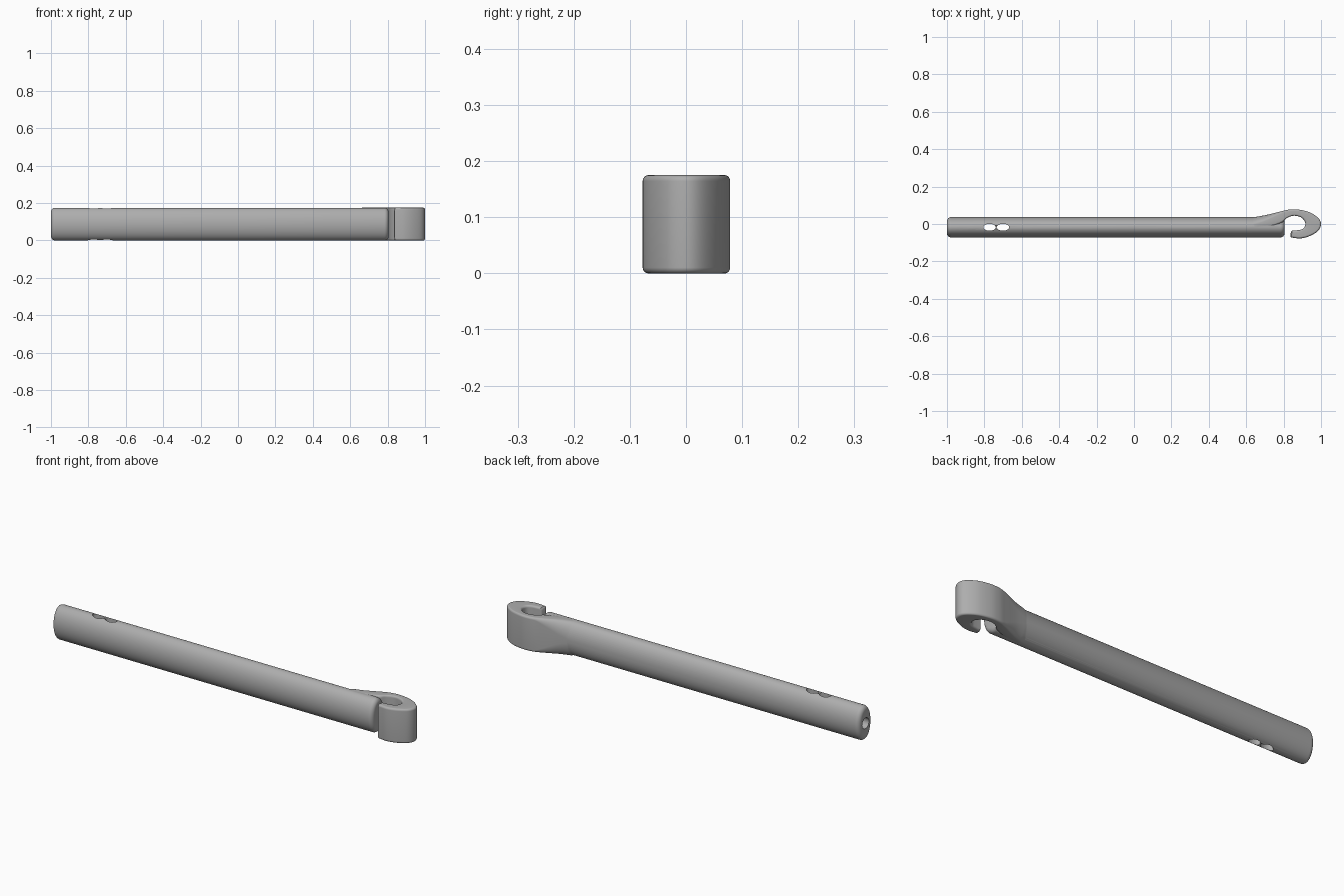
import bpy, bmesh, math
from mathutils import Vector

if "Cube" in bpy.data.objects:
    bpy.data.objects.remove(bpy.data.objects["Cube"])

HALF = 0.0875      # half the height
MID_Y = -0.0175    # rod centre line

grey = bpy.data.materials.new("grey plastic")
grey.use_nodes = True
grey.diffuse_color = (0.42, 0.42, 0.42, 1)
grey.node_tree.nodes["Principled BSDF"].inputs["Base Color"].default_value = grey.diffuse_color


def rounded_section(w, h, rw, rh, steps=14):
    """Rectangle of half sizes w, h with elliptical corners rw, rh."""
    pts = []
    for q, (sx, sy) in enumerate([(1, 1), (-1, 1), (-1, -1), (1, -1)]):
        for i in range(steps):
            a = (q + (i + 0.5) / steps) * math.pi / 2
            pts.append((sx * (w - rw) + rw * math.cos(a), sy * (h - rh) + rh * math.sin(a)))
    return pts


def loft(name, rings):
    bm = bmesh.new()
    loops = [[bm.verts.new(p) for p in ring] for ring in rings]
    for a, b in zip(loops, loops[1:]):
        for i in range(len(a)):
            j = (i + 1) % len(a)
            bm.faces.new((a[i], a[j], b[j], b[i]))
    bm.faces.new(loops[0])
    bm.faces.new(loops[-1])
    bmesh.ops.recalc_face_normals(bm, faces=bm.faces)
    mesh = bpy.data.meshes.new(name)
    bm.to_mesh(mesh)
    bm.free()
    mesh.materials.append(grey)
    obj = bpy.data.objects.new(name, mesh)
    bpy.context.collection.objects.link(obj)
    return obj


def combine(target, other, operation):
    mod = target.modifiers.new(other.name, "BOOLEAN")
    mod.operation, mod.object, mod.solver = operation, other, "EXACT"
    bpy.context.view_layer.objects.active = target
    bpy.ops.object.modifier_apply(modifier=mod.name)
    bpy.data.objects.remove(other)


def cylinder(name, location, scale, depth, along_x=False):
    bpy.ops.mesh.primitive_cylinder_add(vertices=40, radius=1, depth=1, location=location)
    obj = bpy.context.object
    obj.name = name
    obj.data.materials.append(grey)
    obj.scale = (scale[0], scale[1], depth)
    if along_x:
        obj.rotation_euler.y = math.pi / 2
    obj.hide_render = True
    return obj


# Oval rod with rounded ends
def rod_ring(x, inset):
    w, h = 0.0545 - inset, HALF - inset
    return [(x, MID_Y + u, HALF + v) for u, v in rounded_section(w, h, w, h)]


R = 0.022
arc = [i * math.pi / 12 for i in range(7)]
rings = [rod_ring(-1 + R * (1 - math.sin(a)), R * (1 - math.cos(a))) for a in arc[::-1]]
rings += [rod_ring(0.805 - R * (1 - math.sin(a)), R * (1 - math.cos(a))) for a in arc]
rod = loft("rod_with_hook", rings)

# Hook: outer and inner edge points, from the rod round to the tip
edges = [
    (0.60, 0.030, 0.60, -0.062), (0.70, 0.047, 0.70, -0.040),
    (0.78, 0.066, 0.78, 0.000), (0.83, 0.077, 0.815, 0.030),
    (0.88, 0.077, 0.85, 0.044), (0.94, 0.062, 0.888, 0.038),
    (0.985, 0.032, 0.91, 0.019), (1.0, 0.0, 0.916, 0.0),
    (0.985, -0.036, 0.91, -0.019), (0.94, -0.064, 0.893, -0.030),
    (0.89, -0.077, 0.87, -0.034), (0.84, -0.072, 0.846, -0.036)]
edges = [Vector(e) for e in edges]


def spline(points, t):
    i = min(int(t), len(points) - 2)
    f = t - i
    p0, p1 = points[max(i - 1, 0)], points[i]
    p2, p3 = points[i + 1], points[min(i + 2, len(points) - 1)]
    return (p1 * 2 + (p2 - p0) * f + (p0 * 2 - p1 * 5 + p2 * 4 - p3) * f ** 2
            + (p1 * 3 - p0 - p2 * 3 + p3) * f ** 3) * 0.5


def hook_ring(t, inset=0.0, shift=0.0):
    e = spline(edges, t)
    outer, inner = Vector((e[0], e[1])), Vector((e[2], e[3]))
    centre, half = (outer + inner) / 2, (outer - inner) / 2
    w, h = half.length - inset, HALF - inset
    k = min(t / 2.6, 1)
    k = k * k * (3 - 2 * k)           # oval at the rod, squared off at the hook
    rw, rh = w + (0.011 - w) * k, h + (0.011 - h) * k
    if t < 0.5:
        h -= 0.004
        rh = min(rh, h)
    axis = half.normalized()
    return [(centre.x + axis.x * u - shift, centre.y + axis.y * u, HALF + v)
            for u, v in rounded_section(w, h, rw, rh)]


last = len(edges) - 1
hook_rings = [hook_ring(i * last / 88) for i in range(89)]
hook_rings += [hook_ring(last, 0.003, 0.004), hook_ring(last, 0.008, 0.006)]
combine(rod, loft("hook", hook_rings), "UNION")

# Cord holes, the grooves joining them, and the bore in the end
for x in (-0.772, -0.701):
    combine(rod, cylinder("cord_hole", (x, MID_Y, HALF), (0.033, 0.0185), 0.4), "DIFFERENCE")
for z in (-0.002, 2 * HALF + 0.002):
    combine(rod, cylinder("cord_groove", (-0.737, MID_Y, z), (0.010, 0.010), 0.06, True), "DIFFERENCE")
combine(rod, cylinder("end_bore", (-0.97, MID_Y, HALF), (0.027, 0.027), 0.2, True), "DIFFERENCE")

bpy.ops.object.select_all(action="DESELECT")
rod.select_set(True)
bpy.context.view_layer.objects.active = rod
bpy.ops.object.shade_smooth_by_angle(angle=math.radians(35))
